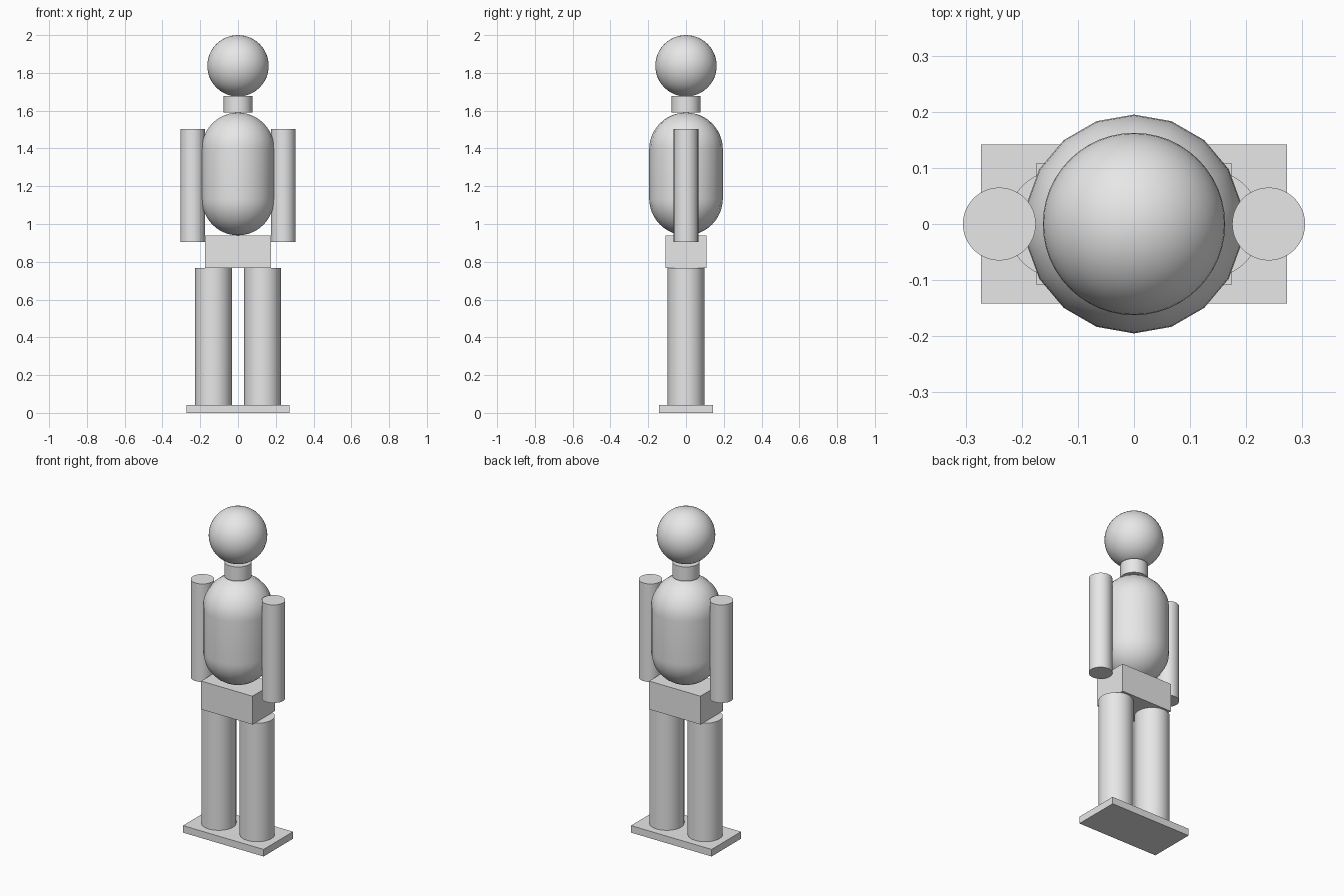
import bpy, bmesh
from math import sin, cos, pi, radians
from mathutils import Matrix, Vector

cube = bpy.data.objects.get("Cube")
if cube:
    bpy.data.objects.remove(cube)

grey = bpy.data.materials.new("plain grey")
grey.use_nodes = True
grey.diffuse_color = (0.8, 0.8, 0.8, 1)
grey.node_tree.nodes["Principled BSDF"].inputs["Base Color"].default_value = (0.8, 0.8, 0.8, 1)


def finish(name, bm, smooth=True):
    bmesh.ops.recalc_face_normals(bm, faces=bm.faces)
    mesh = bpy.data.meshes.new(name)
    bm.to_mesh(mesh)
    bm.free()
    mesh.materials.append(grey)
    obj = bpy.data.objects.new(name, mesh)
    bpy.context.collection.objects.link(obj)
    if smooth:
        bpy.ops.object.select_all(action="DESELECT")
        obj.select_set(True)
        bpy.context.view_layer.objects.active = obj
        bpy.ops.object.shade_smooth_by_angle(angle=radians(35))
    return obj


def box(name, width, depth, low, high):
    bm = bmesh.new()
    bmesh.ops.create_cube(bm, size=1)
    bmesh.ops.scale(bm, vec=(width, depth, high - low), verts=bm.verts)
    bmesh.ops.translate(bm, vec=(0, 0, (low + high) / 2), verts=bm.verts)
    finish(name, bm, smooth=False)


def cylinder(name, x, radius, low, high):
    bm = bmesh.new()
    bmesh.ops.create_cone(bm, cap_ends=True, segments=48, radius1=radius, radius2=radius,
                          depth=high - low, matrix=Matrix.Translation((x, 0, (low + high) / 2)))
    finish(name, bm)


def capsule(name, radius, low, high, segments, rings=12):
    # Spin a rounded profile around the vertical axis
    bm = bmesh.new()
    profile = []
    for centre, start in ((low + radius, -pi / 2), (high - radius, 0)):
        for i in range(rings + 1):
            a = start + i * pi / 2 / rings
            profile.append(bm.verts.new((0, radius * cos(a), centre + radius * sin(a))))
    edges = [bm.edges.new(pair) for pair in zip(profile, profile[1:])]
    bmesh.ops.spin(bm, geom=profile + edges, axis=Vector((0, 0, 1)), cent=(0, 0, 0),
                   angle=2 * pi, steps=segments)
    bmesh.ops.remove_doubles(bm, verts=bm.verts, dist=0.0001)
    finish(name, bm)


# Base and hips
box("foot_plate", 0.545, 0.284, 0, 0.043)
box("hips", 0.347, 0.217, 0.767, 0.94)

# Limbs
for side, sign in (("left", 1), ("right", -1)):
    cylinder(side + "_leg", sign * 0.13, 0.097, 0.043, 0.767)
    cylinder(side + "_arm", sign * 0.24, 0.065, 0.905, 1.504)

# Torso and neck
capsule("torso", 0.195, 0.94, 1.59, segments=18)
cylinder("neck", 0, 0.076, 1.59, 1.677)

# Head
bm = bmesh.new()
bmesh.ops.create_uvsphere(bm, u_segments=48, v_segments=24, radius=0.1625,
                          matrix=Matrix.Translation((0, 0, 1.8375)))
finish("head", bm)
